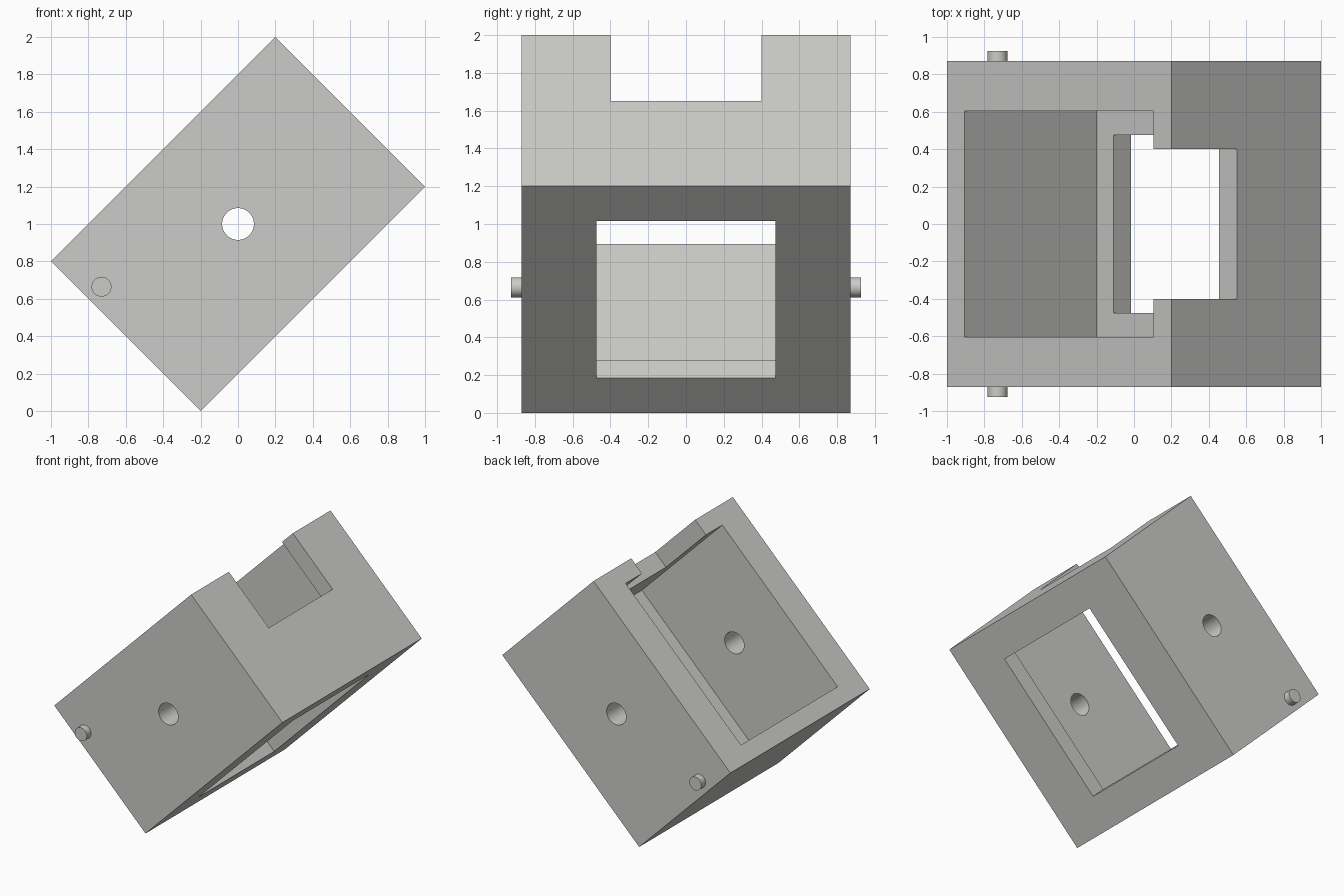
import bpy, math
from mathutils import Matrix

if "Cube" in bpy.data.objects:
    bpy.data.objects.remove(bpy.data.objects["Cube"])

# Everything is laid out in the box's own axes, then tilted 45 degrees and lifted
TILT = Matrix.Translation((0, 0, 1)) @ Matrix.Rotation(math.radians(-45), 4, 'Y')
L, W, H = 0.8485, 0.872, 0.5657      # half length, half width, half height
WALL = 0.134

grey = bpy.data.materials.new("warm_grey")
grey.diffuse_color = (0.6, 0.6, 0.58, 1)
grey.use_nodes = True
grey.node_tree.nodes["Principled BSDF"].inputs["Base Color"].default_value = grey.diffuse_color


def block(name, x0, x1, y, z0, z1):
    bpy.ops.mesh.primitive_cube_add(size=1)
    ob = bpy.context.object
    ob.name = name
    ob.data.transform(Matrix.Translation(((x0 + x1) / 2, 0, (z0 + z1) / 2))
                      @ Matrix.Diagonal((x1 - x0, 2 * y, z1 - z0, 1)))
    return ob


def rod(name, x, z, r, y0, y1, sides=48):
    bpy.ops.mesh.primitive_cylinder_add(vertices=sides, radius=r, depth=abs(y1 - y0))
    ob = bpy.context.object
    ob.name = name
    ob.data.transform(Matrix.Translation((x, (y0 + y1) / 2, z))
                      @ Matrix.Rotation(math.pi / 2, 4, 'X'))
    return ob


def finish(ob):
    ob.data.transform(TILT)
    ob.data.materials.clear()
    ob.data.materials.append(grey)
    bpy.ops.object.select_all(action='DESELECT')
    ob.select_set(True)
    bpy.context.view_layer.objects.active = ob
    bpy.ops.object.shade_smooth_by_angle(angle=math.radians(30))


# Box body with its openings
body = block("box_body", -L, L, W, -H, H)
cutters = [
    block("cavity_cutter", -L + WALL, L - WALL, 0.605, -H + WALL, H + 0.1),
    block("floor_window_cutter", -0.587, 0.587, 0.475, -H - 0.1, 0),
    block("end_notch_cutter", 0.5, L + 0.1, 0.4, 0.071, H + 0.2),
    rod("axle_hole_cutter", 0, 0, 0.085, -W - 0.1, W + 0.1),
]
for c in cutters:
    c.hide_render = True
    bpy.context.view_layer.objects.active = body
    mod = body.modifiers.new("cut", 'BOOLEAN')
    mod.operation = 'DIFFERENCE'
    mod.solver = 'EXACT'
    mod.object = c
    bpy.ops.object.modifier_apply(modifier=mod.name)
for c in cutters:
    bpy.data.objects.remove(c)
finish(body)

# Pivot pegs on both sides
for side, label in ((-1, "front"), (1, "back")):
    finish(rod(label + "_peg", -0.753, 0.279, 0.053, side * (W - 0.02), side * 0.926))
